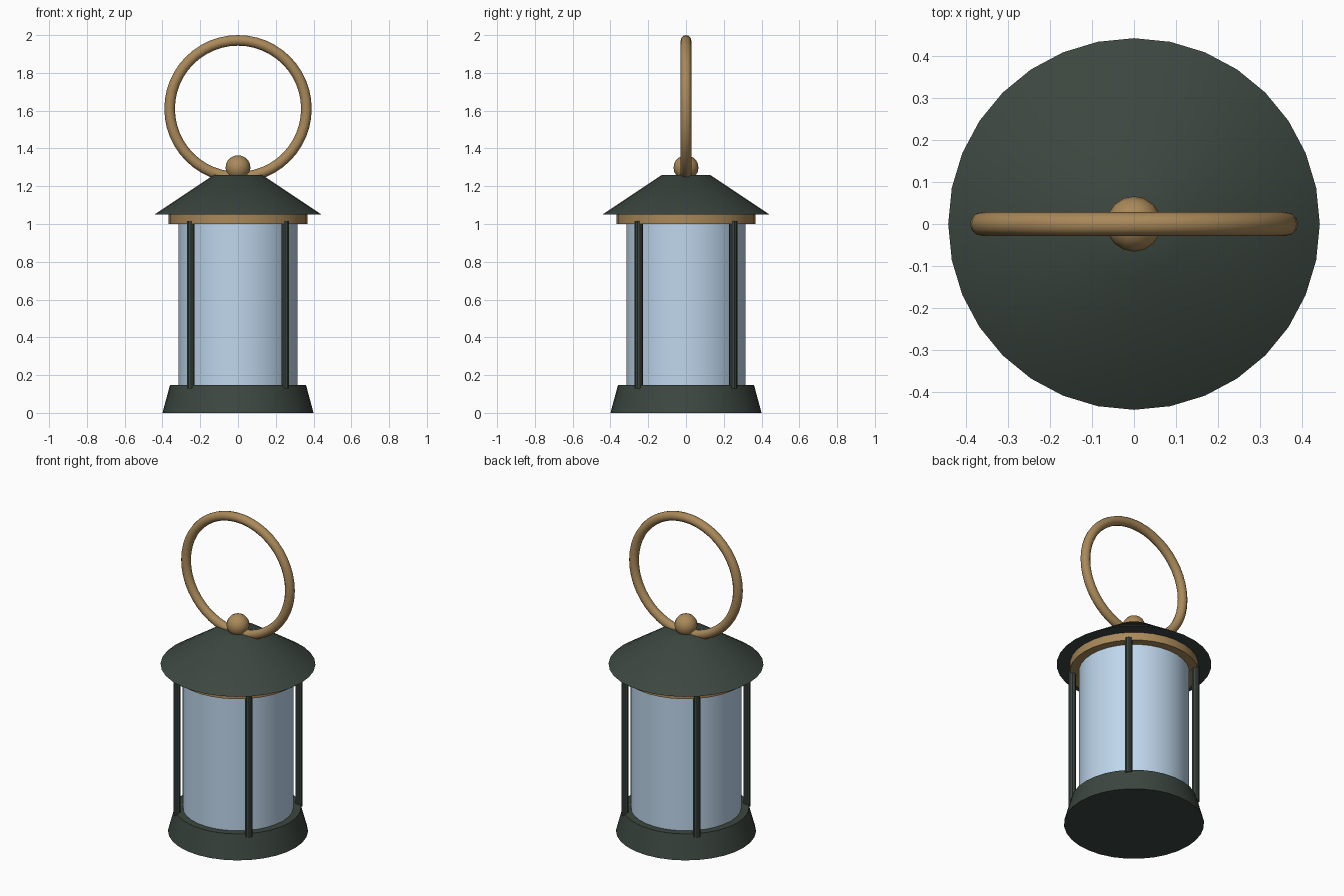
import bpy, math

if "Cube" in bpy.data.objects:
    bpy.data.objects.remove(bpy.data.objects["Cube"])


def material(name, rgb):
    m = bpy.data.materials.new(name)
    m.diffuse_color = (*rgb, 1)
    m.use_nodes = True
    m.node_tree.nodes["Principled BSDF"].inputs["Base Color"].default_value = m.diffuse_color
    return m


GREEN = material("dark_green_metal", (0.045, 0.062, 0.05))
BRASS = material("brass", (0.40, 0.25, 0.10))
GLASS = material("pale_blue_glass", (0.52, 0.68, 0.84))


def finish(name, mat):
    ob = bpy.context.object
    ob.name = ob.data.name = name
    ob.data.materials.append(mat)
    bpy.ops.object.shade_smooth_by_angle(angle=math.radians(35))
    return ob


def drum(name, mat, r_low, r_high, z0, z1, x=0, y=0, sides=32):
    bpy.ops.mesh.primitive_cone_add(vertices=sides, radius1=r_low, radius2=r_high,
                                    depth=z1 - z0, location=(x, y, (z0 + z1) / 2))
    return finish(name, mat)


# Body: base, glass, collar and roof
drum("base", GREEN, 0.40, 0.36, 0.0, 0.148)
drum("glass_cylinder", GLASS, 0.316, 0.316, 0.13, 1.02)
drum("collar", BRASS, 0.367, 0.367, 1.0, 1.055)
drum("roof", GREEN, 0.442, 0.127, 1.05, 1.26)

# Four corner posts
for side_y, label_y in ((-1, "front"), (1, "back")):
    for side_x, label_x in ((-1, "left"), (1, "right")):
        drum(f"{label_y}_{label_x}_post", GREEN, 0.022, 0.022, 0.13, 1.017,
             0.25 * side_x, 0.25 * side_y, sides=10)

# Knob on top of the roof
bpy.ops.mesh.primitive_uv_sphere_add(segments=16, ring_count=10, radius=0.066,
                                     location=(0, 0, 1.298))
finish("top_knob", BRASS)

# Carrying ring standing upright across the lantern
bpy.ops.mesh.primitive_torus_add(major_segments=48, minor_segments=12,
                                 major_radius=0.362, minor_radius=0.028,
                                 location=(0, 0, 1.61),
                                 rotation=(math.pi / 2, 0, 0))
finish("carry_ring", BRASS)
